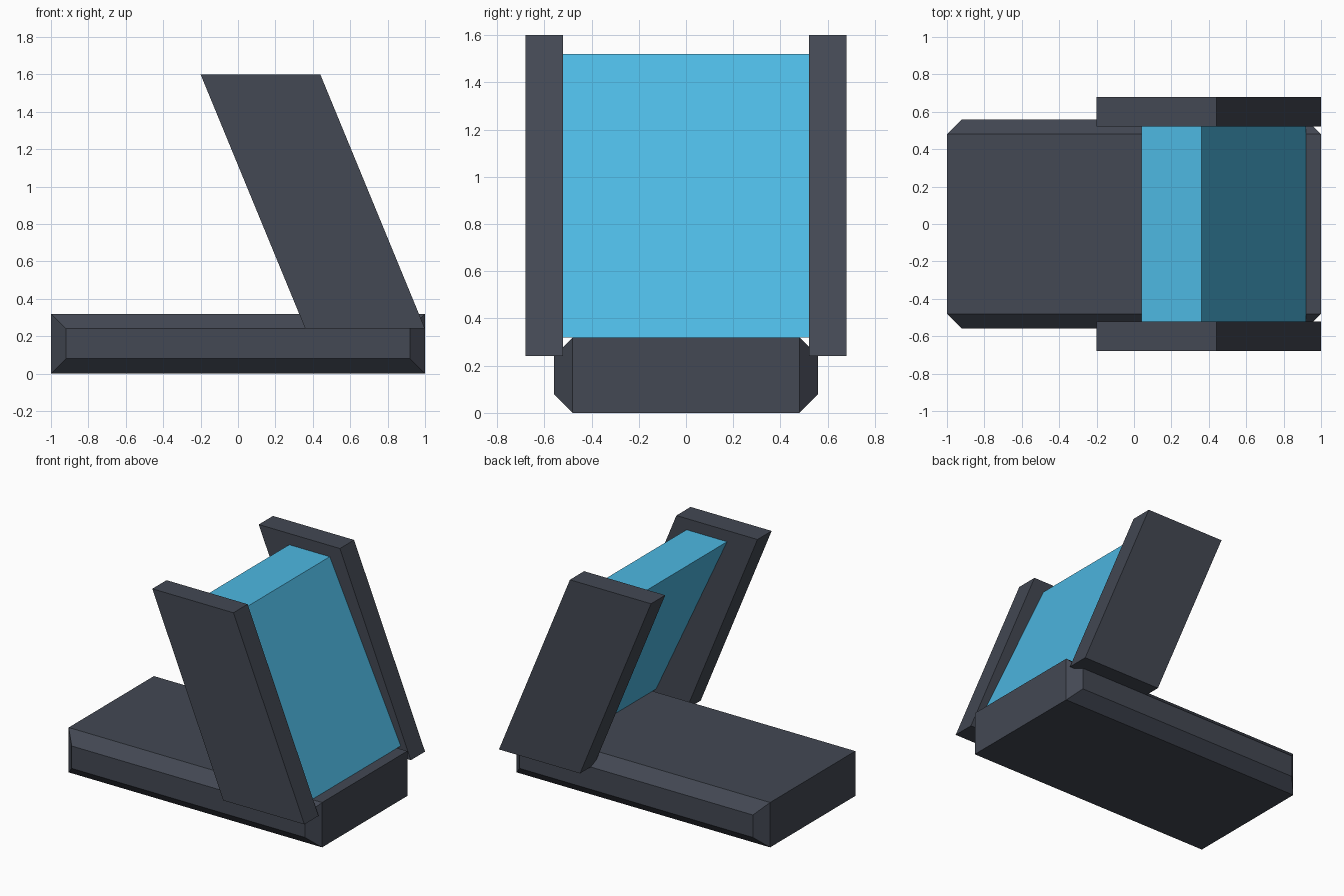
import bpy
import bmesh

cube = bpy.data.objects.get("Cube")
if cube:
    bpy.data.objects.remove(cube, do_unlink=True)


def linear(c):
    c /= 255
    return c / 12.92 if c <= 0.04045 else ((c + 0.055) / 1.055) ** 2.4


def material(name, rgb):
    color = (*[linear(c) for c in rgb], 1)
    mat = bpy.data.materials.new(name)
    mat.use_nodes = True
    mat.diffuse_color = color
    bsdf = mat.node_tree.nodes["Principled BSDF"]
    bsdf.inputs["Base Color"].default_value = color
    bsdf.inputs["Roughness"].default_value = 0.8
    return mat


def loft(name, mat, sections):
    """Join matching (y, outline in x and z) sections, capped at both ends."""
    bm = bmesh.new()
    rings = [[bm.verts.new((x, y, z)) for x, z in outline] for y, outline in sections]
    for a, b in zip(rings, rings[1:]):
        for i in range(len(a)):
            j = (i + 1) % len(a)
            bm.faces.new((a[i], a[j], b[j], b[i]))
    bm.faces.new(rings[0])
    bm.faces.new(rings[-1])
    bmesh.ops.recalc_face_normals(bm, faces=bm.faces)
    mesh = bpy.data.meshes.new(name)
    bm.to_mesh(mesh)
    bm.free()
    mesh.materials.append(mat)
    obj = bpy.data.objects.new(name, mesh)
    bpy.context.collection.objects.link(obj)
    return obj


def rect(x, z0, z1):
    return [(-x, z0), (x, z0), (x, z1), (-x, z1)]


def leaning(x0, x1, z0, z1, lean):
    """Parallelogram whose bottom edge is shifted by lean."""
    return [(x0 + lean, z0), (x1 + lean, z0), (x1, z1), (x0, z1)]


grey = material("dark_grey", (67, 72, 83))
blue = material("sky_blue", (77, 184, 226))

# Base slab with chamfered long sides
full, inset = rect(1, 0, 0.32), rect(0.92, 0.08, 0.24)
loft("base", grey, [(-0.56, inset), (-0.48, full), (0.48, full), (0.56, inset)])

# Leaning panel between the side plates
panel = leaning(0.04, 0.36, 0.32, 1.52, 0.56)
loft("panel", blue, [(-0.52, panel), (0.52, panel)])

# Leaning side plates
plate = leaning(-0.2, 0.44, 0.24, 1.6, 0.56)
for name, side in (("right_plate", -1), ("left_plate", 1)):
    loft(name, grey, [(side * 0.52, plate), (side * 0.68, plate)])
